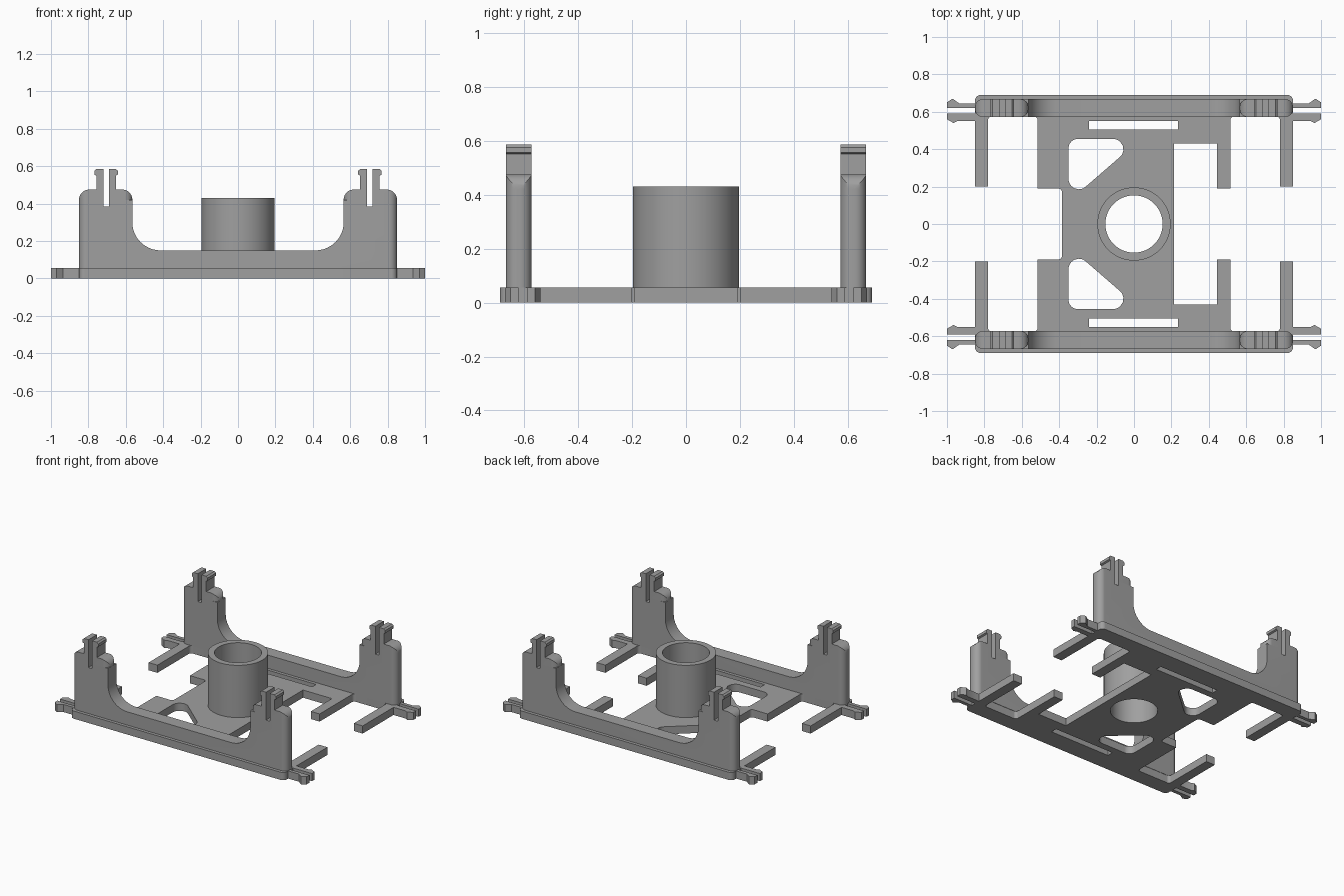
import bpy, bmesh
from math import cos, sin, pi, radians
from mathutils import Vector

cube = bpy.data.objects.get("Cube")
if cube:
    bpy.data.objects.remove(cube)

grey = bpy.data.materials.new("plain grey")
grey.use_nodes = True
colour = (0.35, 0.35, 0.35, 1)
grey.diffuse_color = colour
grey.node_tree.nodes["Principled BSDF"].inputs["Base Color"].default_value = colour


def rounded(corners, steps=10):
    """Turn corners (x, y, optional radius) into an outline with round fillets."""
    out = []
    n = len(corners)
    for i, c in enumerate(corners):
        p = Vector(c[:2])
        if len(c) < 3:
            out.append(p)
            continue
        a = (Vector(corners[i - 1][:2]) - p).normalized()
        b = (Vector(corners[(i + 1) % n][:2]) - p).normalized()
        half = a.angle(b) / 2
        centre = p + (a + b).normalized() * (c[2] / sin(half))
        tangent = c[2] * cos(half) / sin(half)
        start, end = p + a * tangent - centre, p + b * tangent - centre
        for k in range(steps + 1):
            t = k / steps
            out.append(centre + (start * (1 - t) + end * t).normalized() * c[2])
    return out


def circle(r, n=72):
    return [Vector((r * cos(2 * pi * k / n), r * sin(2 * pi * k / n))) for k in range(n)]


def flip_x(points):
    return [(-p[0], *p[1:]) for p in reversed(points)]


def flip_y(points):
    return [(p[0], -p[1], *p[2:]) for p in reversed(points)]


def prism(name, outlines, low, high, upright_y=None):
    """Extrude outlines (the inner ones become holes) along z, or along y."""
    curve = bpy.data.curves.new(name, 'CURVE')
    curve.dimensions = '2D'
    curve.fill_mode = 'BOTH'
    curve.extrude = (high - low) / 2
    for outline in outlines:
        spline = curve.splines.new('POLY')
        spline.points.add(len(outline) - 1)
        for point, p in zip(spline.points, outline):
            point.co = (p[0], p[1], 0, 1)
        spline.use_cyclic_u = True
    obj = bpy.data.objects.new(name, curve)
    bpy.context.collection.objects.link(obj)
    if upright_y is None:
        obj.location.z = (low + high) / 2
    else:
        obj.rotation_euler.x = radians(90)
        obj.location.y = upright_y
    bpy.ops.object.select_all(action='DESELECT')
    obj.select_set(True)
    bpy.context.view_layer.objects.active = obj
    bpy.ops.object.convert(target='MESH')
    bpy.ops.object.transform_apply(location=True, rotation=True, scale=True)
    bm = bmesh.new()
    bm.from_mesh(obj.data)
    bmesh.ops.remove_doubles(bm, verts=bm.verts, dist=0.0001)
    bmesh.ops.recalc_face_normals(bm, faces=bm.faces)
    bm.to_mesh(obj.data)
    bm.free()
    obj.data.materials.clear()
    obj.data.materials.append(grey)
    return obj


def finish(obj):
    bpy.ops.object.select_all(action='DESELECT')
    obj.select_set(True)
    bpy.context.view_layer.objects.active = obj
    bpy.ops.object.shade_smooth_by_angle(angle=radians(30))


def trim(obj, cutter):
    """Keep only the part of obj inside the cutter."""
    cutter.hide_render = True
    mod = obj.modifiers.new("trim", 'BOOLEAN')
    mod.operation = 'INTERSECT'
    mod.solver = 'EXACT'
    mod.object = cutter
    bpy.context.view_layer.objects.active = obj
    bpy.ops.object.modifier_apply(modifier=mod.name)
    bpy.data.objects.remove(cutter)


def box_outline(x0, x1, y0, y1, r):
    return rounded([(x0, y0, r), (x1, y0, r), (x1, y1, r), (x0, y1, r)])


BASE = 0.055

# Base plate: side arms and split corner clips, shared by all four corners
arm_and_clip = [
    (-.515, .19), (-.515, .575, .02), (-.78, .575, .02), (-.78, .2), (-.85, .2),
    (-.85, .55), (-.945, .55), (-.965, .54), (-1, .56), (-1, .59),
    (-.85, .59), (-.85, .62), (-1, .62), (-1, .65), (-.97, .67),
    (-.935, .645), (-.85, .645), (-.85, .69, .03)]
half = ([(-.385, .19, .02)] + arm_and_clip + flip_x(arm_and_clip)
        + [(.445, .19), (.445, .43), (.215, .43)])
outlines = [rounded(half + flip_y(half)), circle(.153)]

# Windows in the plate
window = [(-.35, .455, .05), (.036, .455, .055), (-.35, .12, .055)]
slot = [(-.24, .505), (.235, .505), (.235, .55), (-.24, .55)]
for hole in (window, slot):
    outlines += [rounded(hole), rounded(flip_y(hole))]
finish(prism("base_plate", outlines, 0, BASE))

# Central tube
finish(prism("central_tube", [circle(.196), circle(.153)], BASE, .43))

# Side walls with four towers, each ending in a split snap clip
SHOULDER = .42
wall_half = [
    (-.85, BASE), (-.85, SHOULDER), (-.72, SHOULDER), (-.72, .385), (-.69, .385),
    (-.69, SHOULDER), (-.565, SHOULDER), (-.565, .15, .15)]
head = [
    (-.85, SHOULDER), (-.85, .475, .054), (-.757, .475), (-.757, .55), (-.768, .555),
    (-.768, .575), (-.757, .585), (-.72, .585), (-.72, SHOULDER)]
inner_head = [
    (-.69, SHOULDER), (-.69, .585), (-.653, .585), (-.642, .575), (-.642, .555),
    (-.653, .55), (-.653, .475), (-.565, .475, .054), (-.565, SHOULDER)]

THICK = .095
for side, y in (("front", -.62), ("back", .62)):
    y0, y1 = y - THICK / 2, y + THICK / 2
    wall = prism(side + "_wall", [rounded(wall_half + flip_x(wall_half))], 0, THICK, y)
    trim(wall, prism("wall_cutter", [box_outline(-.85, .85, y0, y1, .042)], 0, .6))
    finish(wall)
    for end, mirror in (("right", list), ("left", flip_x)):
        for part, shape in (("outer", head), ("inner", inner_head)):
            clip = prism(f"{side}_{end}_{part}_clip", [rounded(mirror(shape))], 0, THICK, y)
            x0, x1 = (-.85, -.565) if end == "right" else (.565, .85)
            trim(clip, prism("clip_cutter", [box_outline(x0, x1, y0, y1, .042)], .3, .7))
            finish(clip)
